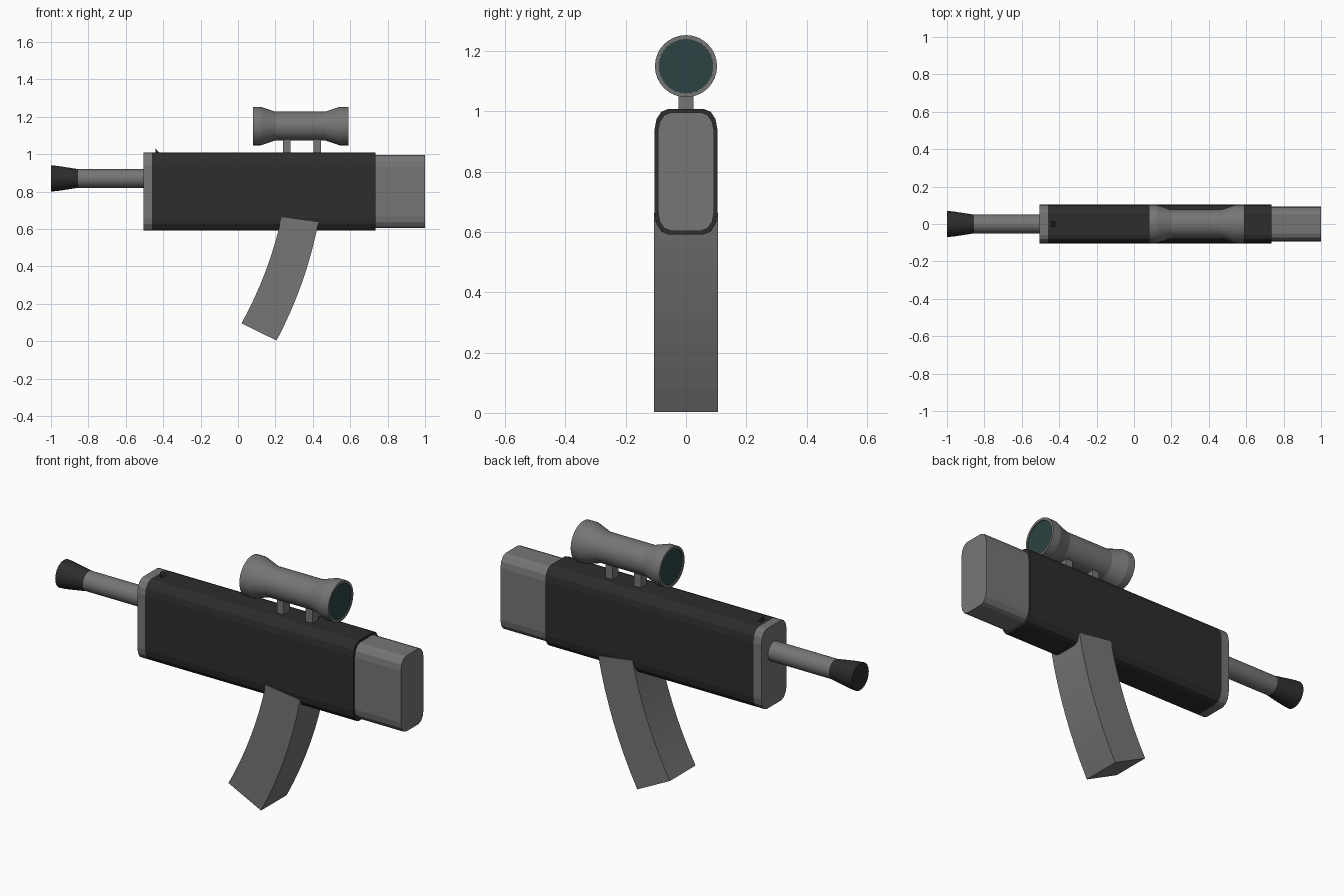
import bpy, bmesh
from math import sin, cos, pi, hypot
from mathutils import Vector

if "Cube" in bpy.data.objects:
    bpy.data.objects.remove(bpy.data.objects["Cube"])


def material(name, color):
    m = bpy.data.materials.new(name)
    m.diffuse_color = (*color, 1)
    m.use_nodes = True
    m.node_tree.nodes["Principled BSDF"].inputs["Base Color"].default_value = m.diffuse_color
    return m


GREY = material("grey", (0.18, 0.18, 0.18))
DARK = material("dark", (0.026, 0.026, 0.026))
GLASS = material("glass", (0.025, 0.055, 0.055))


def loft(name, rings, mat, smooth=False):
    """Skin equal-length point rings and cap both ends."""
    bm = bmesh.new()
    loops = [[bm.verts.new(p) for p in r] for r in rings]
    n = len(loops[0])
    for a, b in zip(loops, loops[1:]):
        for i in range(n):
            j = (i + 1) % n
            bm.faces.new((a[i], a[j], b[j], b[i]))
    bm.faces.new(loops[0])
    bm.faces.new(loops[-1])
    bmesh.ops.recalc_face_normals(bm, faces=bm.faces)
    me = bpy.data.meshes.new(name)
    bm.to_mesh(me)
    bm.free()
    ob = bpy.data.objects.new(name, me)
    bpy.context.collection.objects.link(ob)
    me.materials.append(mat)
    if smooth:
        bpy.ops.object.select_all(action='DESELECT')
        ob.select_set(True)
        bpy.context.view_layer.objects.active = ob
        bpy.ops.object.shade_smooth_by_angle(angle=0.3)
    return ob


def turned(name, profile, z, mat, n=32):
    """Round part along x from (x, radius) pairs."""
    return loft(name, [[(x, r * cos(2 * pi * i / n), z + r * sin(2 * pi * i / n))
                        for i in range(n)] for x, r in profile], mat, True)


def rounded_block(name, x0, x1, hy, hz, ry, rz, mat, z=0.8, seg=3):
    """Rounded-rectangle section extruded along x."""
    sec = []
    for k, (sy, sz) in enumerate([(1, 1), (-1, 1), (-1, -1), (1, -1)]):
        for i in range(seg + 1):
            a = pi / 2 * (k + i / seg)
            sec.append((sy * (hy - ry) + ry * cos(a), z + sz * (hz - rz) + rz * sin(a)))
    return loft(name, [[(x, *p) for p in sec] for x in (x0, x1)], mat)


def plate(name, outline, hy, mat):
    """Extrude an xz outline symmetrically in y."""
    return loft(name, [[(x, y, z) for x, z in outline] for y in (-hy, hy)], mat)


def arc(a, b, sag, n=8):
    """Shallow arc from a to b, bulging by sag to the right."""
    a, b = Vector(a), Vector(b)
    d = (b - a).normalized()
    side = Vector((-d.y, d.x))
    return [a.lerp(b, i / n) + side * sag * 4 * (i / n) * (1 - i / n) for i in range(n + 1)]


# Receiver, front plate and stock
rounded_block("receiver", -0.46, 0.735, 0.104, 0.208, 0.045, 0.067, DARK)
rounded_block("front_plate", -0.505, -0.46, 0.104, 0.208, 0.045, 0.067, GREY)
rounded_block("stock", 0.735, 1.0, 0.093, 0.196, 0.042, 0.062, GREY)

# Barrel and muzzle
turned("barrel", [(-0.86, 0.05), (-0.505, 0.05)], 0.87, GREY)
turned("muzzle", [(-1.0, 0.07), (-0.965, 0.067), (-0.855, 0.05)], 0.87, DARK)

# Curved magazine
left = arc((0.233, 0.663), (0.019, 0.096), 0.022)
right = arc((0.43, 0.636), (0.206, 0.003), 0.025)
loft("magazine", [[(p.x, -0.1055, p.y), (q.x, -0.1055, q.y),
                   (q.x, 0.1055, q.y), (p.x, 0.1055, p.y)]
                  for p, q in zip(left, right)], GREY)

# Scope tube with recessed ends, lenses and mounts
turned("scope", [(0.088, 0.09), (0.08, 0.09), (0.08, 0.103), (0.12, 0.103), (0.2, 0.077),
                 (0.465, 0.077), (0.545, 0.103), (0.59, 0.103), (0.59, 0.09),
                 (0.582, 0.09)], 1.15, GREY)
for side, x in (("front", 0.084), ("rear", 0.58)):
    turned(side + "_lens", [(x, 0.0898), (x + 0.006, 0.0898)], 1.15, GLASS)
for side, x in (("front", 0.26), ("rear", 0.425)):
    plate(side + "_mount", [(x - 0.02, 0.99), (x + 0.02, 0.99),
                            (x + 0.02, 1.09), (x - 0.02, 1.09)], 0.025, GREY)

# Front sight wedge
plate("front_sight", [(-0.44, 1.0), (-0.415, 1.0), (-0.44, 1.03)], 0.013, DARK)
